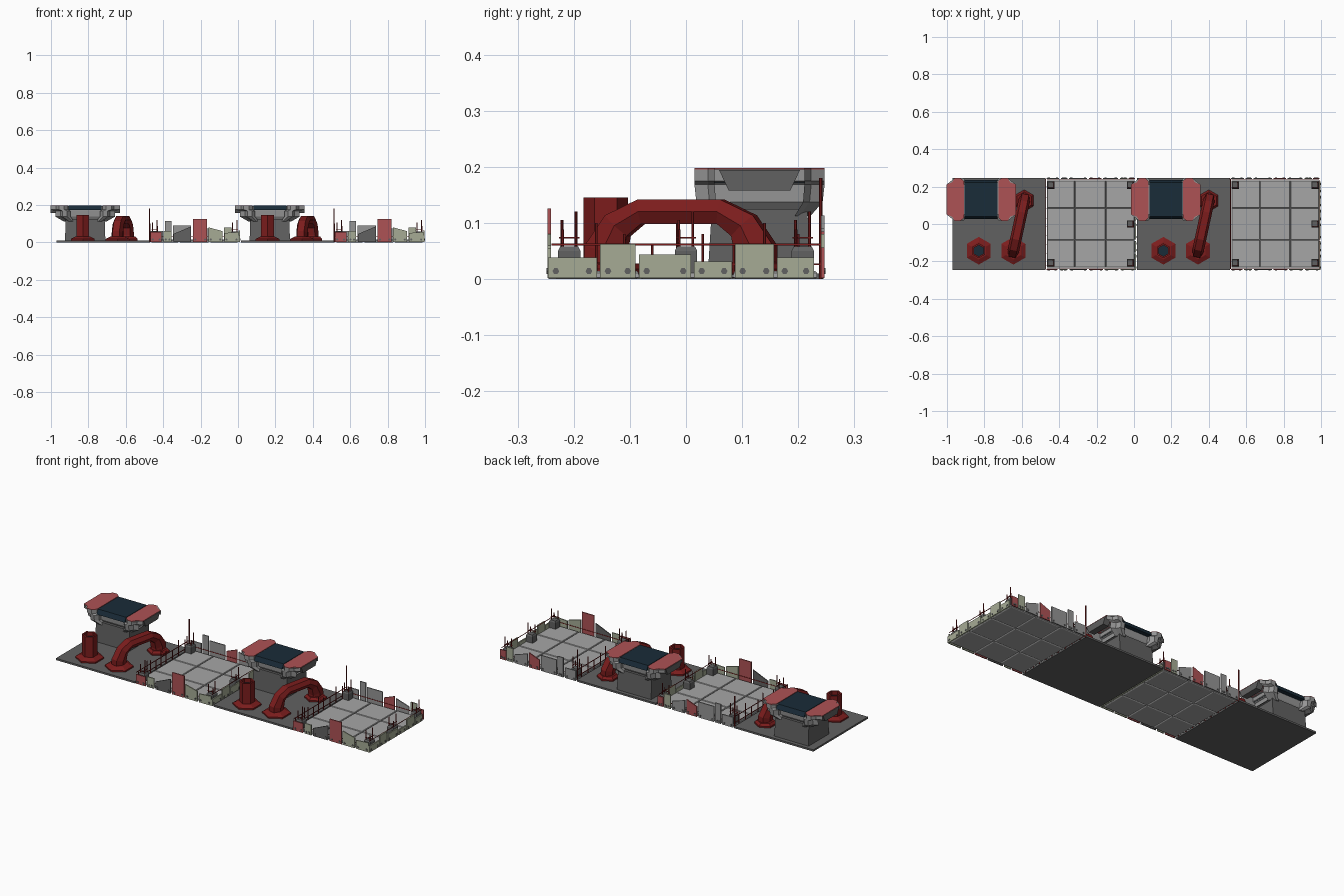
import bpy, bmesh, math
from mathutils import Vector

if "Cube" in bpy.data.objects:
    bpy.data.objects.remove(bpy.data.objects["Cube"])


def mat(name, c):
    m = bpy.data.materials.new(name)
    m.diffuse_color = (*c, 1)
    m.use_nodes = True
    m.node_tree.nodes["Principled BSDF"].inputs["Base Color"].default_value = m.diffuse_color
    return m


DARK_RED = mat("dark_red", (0.20, 0.012, 0.012))
RED = mat("faded_red", (0.42, 0.085, 0.09))
GREEN = mat("pale_green", (0.38, 0.41, 0.30))
NAVY = mat("navy_glass", (0.01, 0.025, 0.04))
DARK = mat("dark_grey", (0.12, 0.12, 0.12))
MID = mat("mid_grey", (0.30, 0.30, 0.30))
LIGHT = mat("light_grey", (0.38, 0.38, 0.38))


def loft(name, rings, m):
    """Skin a list of equal-length point rings and cap both ends."""
    bm = bmesh.new()
    vs = [[bm.verts.new(p) for p in r] for r in rings]
    n = len(rings[0])
    for a, b in zip(vs, vs[1:]):
        for i in range(n):
            j = (i + 1) % n
            bm.faces.new((a[i], a[j], b[j], b[i]))
    bm.faces.new(vs[0][::-1])
    bm.faces.new(vs[-1])
    bmesh.ops.recalc_face_normals(bm, faces=bm.faces)
    me = bpy.data.meshes.new(name)
    bm.to_mesh(me)
    bm.free()
    me.materials.append(m)
    ob = bpy.data.objects.new(name, me)
    bpy.context.collection.objects.link(ob)
    return ob


def box(name, x0, x1, y0, y1, z0, z1, m):
    r = [(x0, y0), (x1, y0), (x1, y1), (x0, y1)]
    return loft(name, [[(*p, z) for p in r] for z in (z0, z1)], m)


def hexagon(x, y, r, z, n=6):
    return [(x + r * math.sin(i * math.tau / n), y + r * math.cos(i * math.tau / n), z) for i in range(n)]


def pole(name, x, y, z0, z1, r=0.0025):
    loft(name, [hexagon(x, y, r, z0), hexagon(x, y, r, z1)], DARK_RED)


def arch(name, a, b):
    """Hexagonal tube bent over from foot a to foot b."""
    a, b = Vector((*a, 0)), Vector((*b, 0))
    L = (b - a).length
    d = (b - a) / L
    side = Vector((-d.y, d.x, 0))
    half = [(0, 0.015), (0, 0.05), (0.022, 0.095), (0.065, 0.12)]
    path = half + [(L - s, z) for s, z in half[::-1]]
    rings = []
    for i, (s, z) in enumerate(path):
        p, q = path[max(i - 1, 0)], path[min(i + 1, len(path) - 1)]
        t = Vector((q[0] - p[0], q[1] - p[1])).normalized()
        nrm = d * -t.y + Vector((0, 0, t.x))
        c = a + d * s + Vector((0, 0, z))
        th = 0.036 - 0.014 * min(1, max(0, (z - 0.05) / 0.07))
        rings.append([c + side * u * 0.031 + nrm * v * th
                      for u, v in ((1, 0), (.6, 1), (-.6, 1), (-1, 0), (-.6, -1), (.6, -1))])
    loft(name, rings, DARK_RED)


def machine_yard(o):
    box("yard_plate", o - 0.97, o - 0.474, -0.245, 0.245, 0, 0.01, DARK)
    # Pipe feet, open stub pipe and arched pipe
    p1, p2, p3 = (o - 0.83, -0.143), (o - 0.645, -0.143), (o - 0.587, 0.125)
    for x, y in (p1, p2, p3):
        r = 0.058 if y > 0 else 0.074
        loft("pipe_foot", [hexagon(x, y, r, 0.01), hexagon(x, y, r, 0.018),
                           hexagon(x, y, 0.046, 0.03)], DARK_RED)
    loft("stub_pipe", [hexagon(*p1, r, z) for r, z in
                       ((0.04, 0.02), (0.04, 0.145), (0.03, 0.145), (0.03, 0.12))], DARK_RED)
    loft("stub_pipe_bore", [hexagon(*p1, 0.03, z) for z in (0.118, 0.122)], NAVY)
    arch("arched_pipe", p2, p3)
    # Tower pedestal and flared head
    cx, cy = o - 0.817, 0.131
    loft("tower_pedestal", [[(cx + sx * w, cy + sy * d, z) for sx, sy in
                             ((-1, -1), (1, -1), (1, 1), (-1, 1))]
                            for w, d, z in ((0.108, 0.092, 0.01), (0.104, 0.085, 0.125))], DARK)
    q = [(0.185, 0.08), (0.155, 0.092), (0.14, 0.116), (0.112, 0.116), (0.092, 0.097)]
    lobe = q + [(x, -y) for x, y in q[::-1]]
    outline = lobe + [(-x, -y) for x, y in lobe]
    loft("tower_head", [[(cx + x * k, cy + y * h, z) for x, y in outline] for k, h, z in
                        ((0.62, 0.78, 0.112), (0.86, 0.97, 0.137), (0.86, 1, 0.168),
                         (1, 1, 0.175), (1, 1, 0.195))], MID)
    for s in (1, -1):
        loft("tower_red_cap", [[(cx + s * x, cy + y, z) for x, y in lobe] for z in (0.195, 0.198)], RED)
        loft("tower_side_recess", [[(cx + s * x, cy + y, z) for y, z in
                                    ((-0.055, 0.158), (0.055, 0.158), (0.072, 0.194), (-0.072, 0.194))]
                                   for x in (0.15, 0.1855)], DARK)
    loft("tower_glass", [[(cx + x, cy + y, z) for y, z in
                          ((-0.104, 0.172), (-0.092, 0.198), (0.092, 0.198), (0.104, 0.172))]
                         for x in (-0.088, 0.088)], NAVY)


def bolt(x, y, z, along_x):
    """Small bolt head on a wall panel's outer face."""
    r = [(0.006 * math.cos(i * math.tau / 6), 0.006 * math.sin(i * math.tau / 6)) for i in range(6)]
    s = 1 if y > 0 else -1
    loft("panel_bolt", [[(x + a, y + s * t, z + b) if along_x else (x + t, y + a, z + b)
                         for a, b in r] for t in (-0.001, 0.002)], DARK)


def fort_floor(o):
    # Underlay and 3 x 3 floor tiles with chamfered edges
    box("floor_base", o - 0.465, o + 0.002, -0.232, 0.232, 0.003, 0.008, DARK)
    xs = [-0.467, -0.316, -0.152, 0.004]
    ys = [-0.235, -0.083, 0.083, 0.235]
    for i in range(3):
        for j in range(3):
            x0, x1, y0, y1 = o + xs[i], o + xs[i + 1], ys[j], ys[j + 1]
            loft("floor_tile", [[(x0 + e, y0 + e, z), (x1 - e, y0 + e, z), (x1 - e, y1 - e, z),
                                 (x0 + e, y1 - e, z)]
                                for e, z in ((0.006, 0), (0.0015, 0.003), (0.0015, 0.011), (0.004, 0.014))], LIGHT)
    # East wall panels: y start, y end, height
    for y0, y1, h in ((-0.246, -0.159, 0.038), (-0.153, -0.09, 0.062), (-0.084, 0.009, 0.044),
                      (0.014, 0.082, 0.031), (0.087, 0.157, 0.062), (0.162, 0.228, 0.038)):
        box("east_panel", o + 0.004, o + 0.011, y0, y1, 0.002, h, GREEN)
        for y in (y0 + 0.014, y1 - 0.014):
            bolt(o + 0.011, y, 0.014, False)
    box("east_rail", o + 0.002, o + 0.004, -0.24, 0.235, 0.06, 0.063, DARK_RED)
    # Front wall panels: x start, x end, left height, right height, material
    front = ((-0.468, -0.408, 0.055, 0.055, RED), (-0.398, -0.355, 0.06, 0.06, GREEN),
             (-0.345, -0.25, 0.045, 0.085, DARK), (-0.24, -0.165, 0.126, 0.126, RED),
             (-0.158, -0.083, 0.08, 0.06, GREEN), (-0.073, 0.004, 0.05, 0.055, GREEN))
    back = ((-0.468, -0.40, 0.06, 0.06, MID), (-0.39, -0.355, 0.113, 0.113, MID),
            (-0.347, -0.25, 0.09, 0.09, MID), (-0.24, -0.175, 0.06, 0.085, RED),
            (-0.165, -0.085, 0.075, 0.05, MID), (-0.075, -0.035, 0.08, 0.08, GREEN),
            (-0.03, 0.006, 0.056, 0.056, RED))
    for name, walls, y in (("front_panel", front, -0.244), ("back_panel", back, 0.244)):
        for x0, x1, h0, h1, m in walls:
            loft(name, [[(o + x0, y + t, 0.002), (o + x1, y + t, 0.002),
                         (o + x1, y + t, h1), (o + x0, y + t, h0)] for t in (-0.003, 0.003)], m)
            for x in (x0 + 0.012, x1 - 0.012):
                bolt(o + x, y + math.copysign(0.003, y), 0.014, True)
        box("wall_rail", o - 0.465, o + 0.003, y * 0.98 - 0.001, y * 0.98 + 0.001, 0.03, 0.033, DARK_RED)
    # West fence of poles and rails
    for i, y in enumerate((-0.22, -0.16, -0.11, -0.06, -0.015, 0.03, 0.085, 0.14, 0.2)):
        pole("fence_pole", o - 0.471, y, 0.002, 0.06 + 0.02 * (i * 2 % 3))
    for z in (0.025, 0.06):
        box("fence_rail", o - 0.4725, o - 0.4695, -0.24, 0.24, z, z + 0.003, DARK_RED)
    pole("tall_mast", o - 0.474, 0.24, 0, 0.18, 0.003)
    # Dark footing blocks with pole clusters and cross bars
    for x, y in ((-0.445, 0.208), (-0.445, -0.208), (-0.018, 0.208), (-0.018, 0), (-0.018, -0.208)):
        x += o
        loft("footing_block", [[(x + a * s, y + b * s, z) for a, b in ((-1, -1), (1, -1), (1, 1), (-1, 1))]
                               for s, z in ((0.02, 0.012), (0.02, 0.05), (0.016, 0.058))], DARK)
        for a, b, h in ((-0.012, -0.013, 0.105), (0.012, 0.012, 0.12), (0.014, -0.012, 0.088)):
            pole("footing_pole", x + a, y + b, 0.05, h)
        box("footing_bar_x", x - 0.018, x + 0.018, y - 0.014, y - 0.011, 0.066, 0.069, DARK_RED)
        box("footing_bar_y", x + 0.011, x + 0.014, y - 0.018, y + 0.018, 0.072, 0.075, DARK_RED)


for offset in (0.0, 0.987):
    machine_yard(offset)
    fort_floor(offset)
